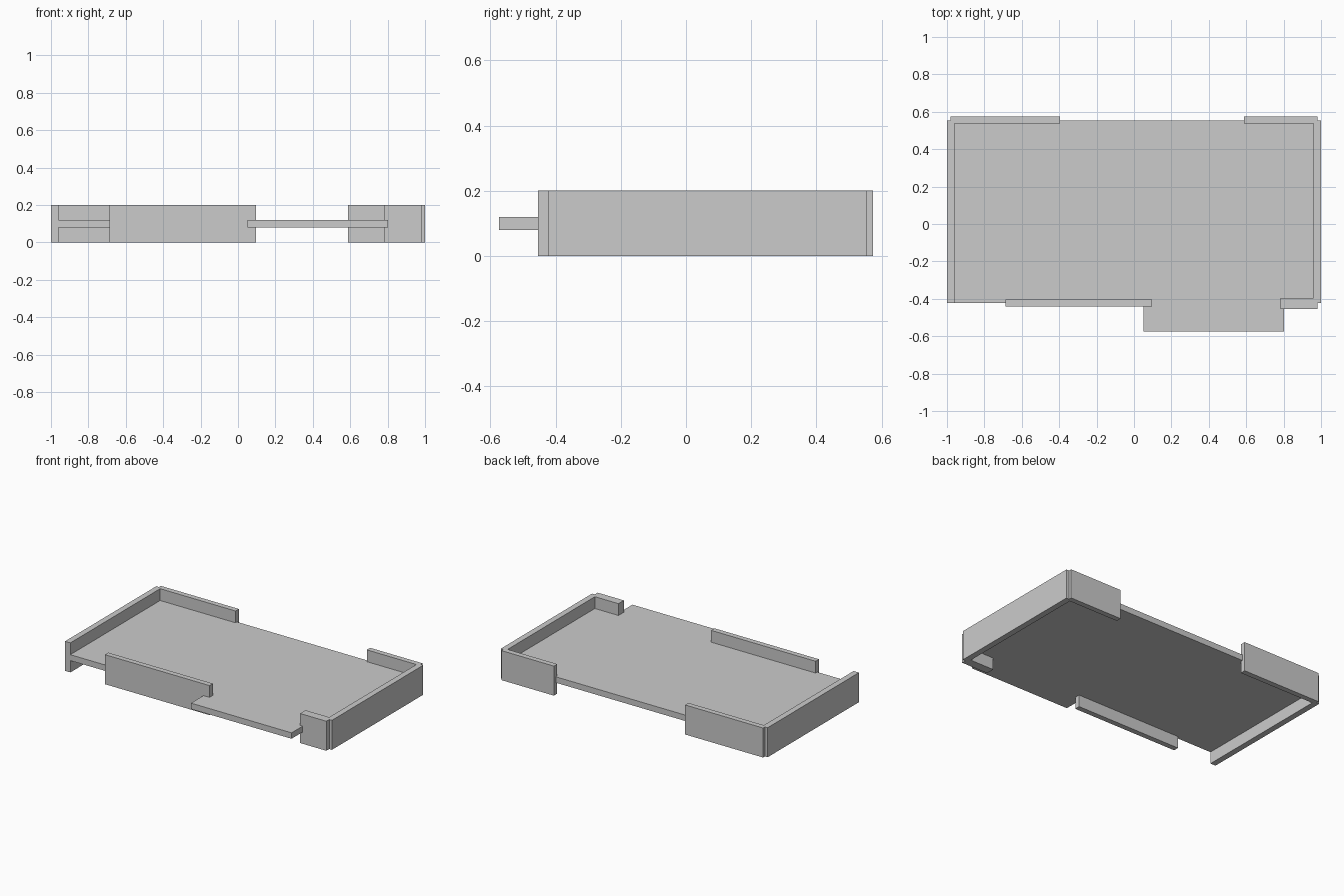
import bpy
import bmesh

if "Cube" in bpy.data.objects:
    bpy.data.objects.remove(bpy.data.objects["Cube"])


def prism(name, outline, z0, z1):
    """Extrude a flat outline (counter-clockwise) from z0 to z1."""
    bm = bmesh.new()
    face = bm.faces.new([bm.verts.new((x, y, z0)) for x, y in outline])
    top = bmesh.ops.extrude_face_region(bm, geom=[face])["geom"]
    verts = [v for v in top if isinstance(v, bmesh.types.BMVert)]
    bmesh.ops.translate(bm, verts=verts, vec=(0, 0, z1 - z0))
    bmesh.ops.recalc_face_normals(bm, faces=bm.faces[:])
    mesh = bpy.data.meshes.new(name)
    bm.to_mesh(mesh)
    bm.free()
    obj = bpy.data.objects.new(name, mesh)
    bpy.context.collection.objects.link(obj)
    return obj


def wall(name, x0, x1, y0, y1):
    return prism(name, [(x0, y0), (x1, y0), (x1, y1), (x0, y1)], 0.0, 0.2)


FRONT, BACK, SIDE = -0.423, 0.554, 0.96

# Floor slab with the step projecting at the front
prism("floor", [(-SIDE, FRONT), (0.05, FRONT), (0.05, -0.574), (0.803, -0.574),
                (0.803, FRONT), (SIDE, FRONT), (SIDE, BACK), (-SIDE, BACK)], 0.08, 0.12)

# Full-length side walls
wall("left_wall", -1.0, -SIDE, FRONT, BACK)
wall("right_wall", SIDE, 1.0, FRONT, BACK)

# Back walls with a wide opening between them
wall("back_wall_left", -0.98, -0.395, 0.538, 0.574)
wall("back_wall_right", 0.588, 0.98, 0.538, 0.574)

# Front walls either side of the step
wall("front_wall_left", -0.688, 0.095, -0.441, -0.405)
wall("front_wall_right", 0.783, 0.98, -0.454, -0.396)
